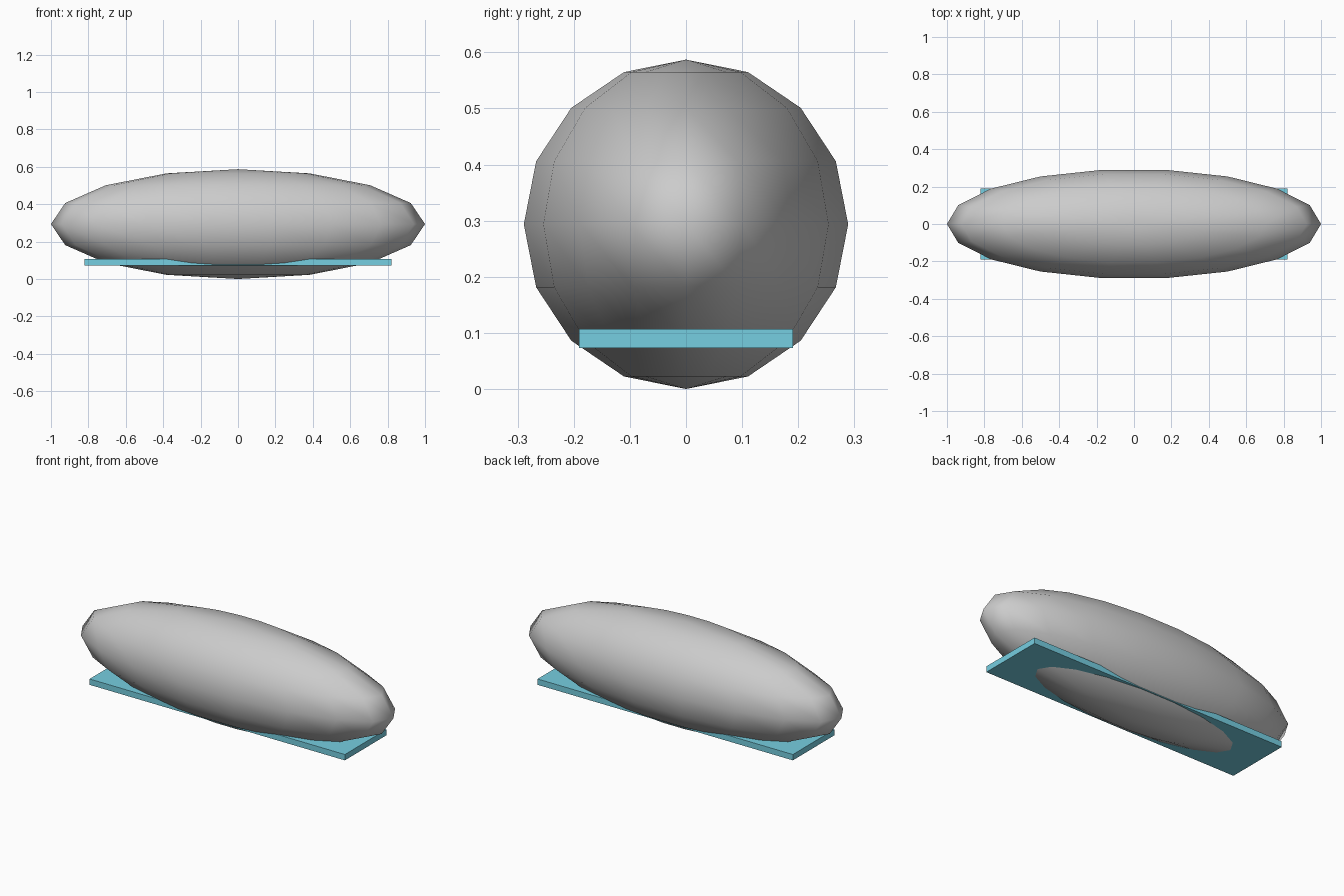
import bpy, bmesh, math
from mathutils import Matrix

if "Cube" in bpy.data.objects:
    bpy.data.objects.remove(bpy.data.objects["Cube"])


def make_object(name, bm, smooth=False):
    mesh = bpy.data.meshes.new(name)
    for face in bm.faces:
        face.smooth = smooth
    bm.to_mesh(mesh)
    bm.free()
    obj = bpy.data.objects.new(name, mesh)
    bpy.context.collection.objects.link(obj)
    return obj


# Hull: stretched smooth sphere, 18 segments by 8 rings, a vertex on each x tip
R = 0.2935
bm = bmesh.new()
bmesh.ops.create_uvsphere(bm, u_segments=18, v_segments=8, radius=1)
turn = Matrix.Rotation(math.pi / 2, 4, 'Z')
stretch = Matrix.Diagonal((1, R, R, 1))
bmesh.ops.transform(bm, matrix=Matrix.Translation((0, 0, R)) @ stretch @ turn, verts=bm.verts)
make_object("hull", bm, smooth=True)

# Plate: thin flat slab running through the lower hull
bm = bmesh.new()
bmesh.ops.create_cube(bm, size=1)
bmesh.ops.transform(
    bm,
    matrix=Matrix.Translation((0, 0, 0.09)) @ Matrix.Diagonal((1.642, 0.382, 0.034, 1)),
    verts=bm.verts)
plate = make_object("base_plate", bm)

blue = bpy.data.materials.new("light_blue")
blue.diffuse_color = (0.18, 0.62, 0.75, 1)
blue.use_nodes = True
blue.node_tree.nodes["Principled BSDF"].inputs["Base Color"].default_value = blue.diffuse_color
plate.data.materials.append(blue)
